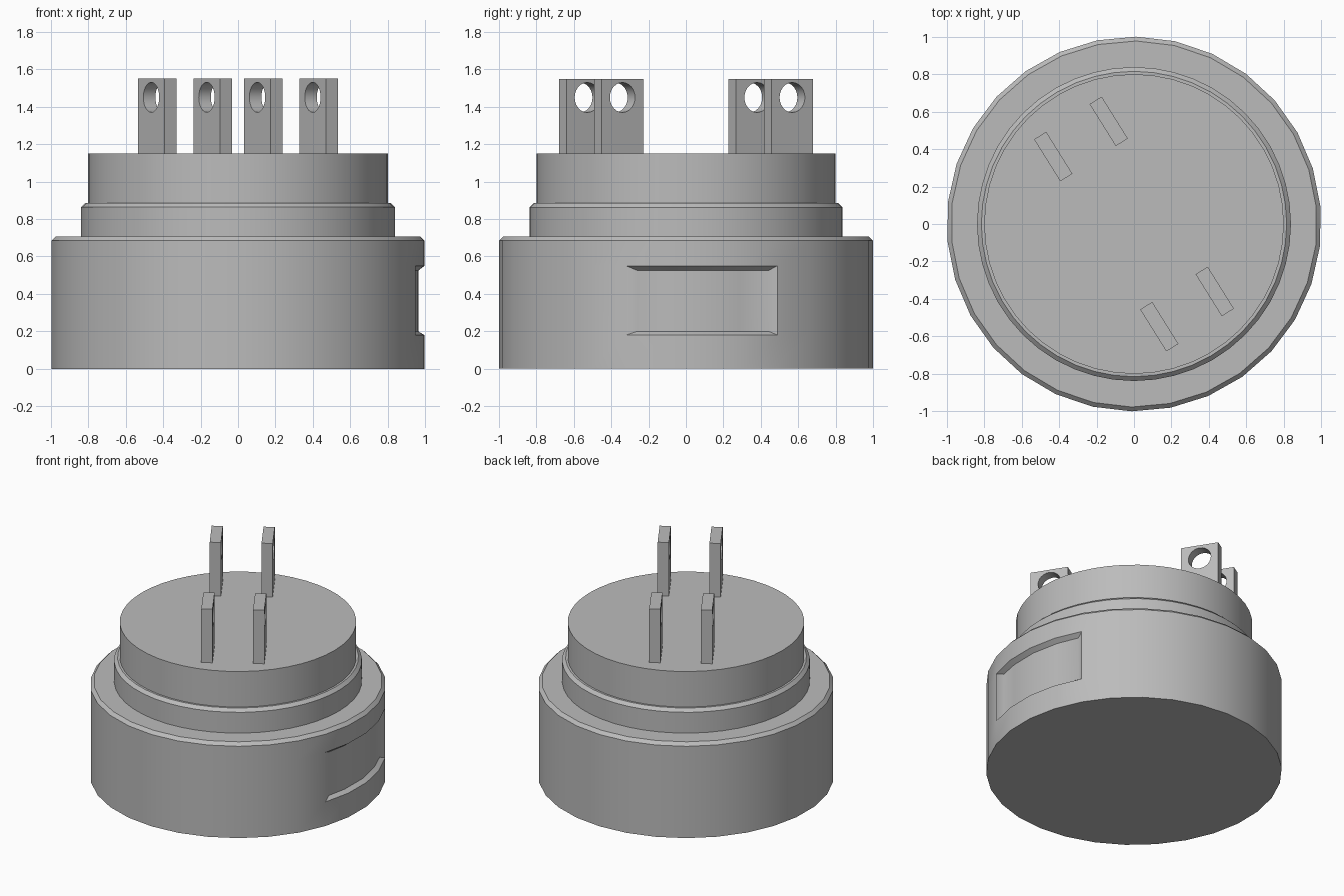
import bpy, bmesh
from math import sin, cos, pi, radians, atan2

if "Cube" in bpy.data.objects:
    bpy.data.objects.remove(bpy.data.objects["Cube"], do_unlink=True)

grey = bpy.data.materials.new("plain grey")
grey.use_nodes = True
grey.diffuse_color = (0.5, 0.5, 0.5, 1)
grey.node_tree.nodes["Principled BSDF"].inputs["Base Color"].default_value = (0.5, 0.5, 0.5, 1)


def lathe(profile, segments, phase=0.0):
    """Closed turned solid from (radius, height) pairs, bottom to top."""
    bm = bmesh.new()
    rings = []
    for r, z in profile:
        angles = [phase + 2 * pi * i / segments for i in range(segments)]
        rings.append([bm.verts.new((r * cos(a), r * sin(a), z)) for a in angles])
    for low, high in zip(rings, rings[1:]):
        for i in range(segments):
            j = (i + 1) % segments
            bm.faces.new((low[i], low[j], high[j], high[i]))
    bm.faces.new(rings[0][::-1])
    bm.faces.new(rings[-1])
    return bm


def finish(ob, angle):
    bpy.ops.object.select_all(action='DESELECT')
    ob.select_set(True)
    bpy.context.view_layer.objects.active = ob
    bpy.ops.object.shade_smooth_by_angle(angle=radians(angle))


def add_mesh(name, bm, angle=35):
    mesh = bpy.data.meshes.new(name)
    bm.to_mesh(mesh)
    bm.free()
    mesh.materials.append(grey)
    ob = bpy.data.objects.new(name, mesh)
    bpy.context.collection.objects.link(ob)
    finish(ob, angle)
    return ob


# Wide housing with a chamfered rim and a grip recess on its left side
start, end = radians(-18.7), radians(29.3)
low, high = 0.18, 0.55
bm = lathe([(1, 0), (1, low), (1, high), (1, 0.685), (0.977, 0.708)], 30, start)
patch = []
for f in bm.faces:
    c = f.calc_center_median()
    if low < c.z < high and start < atan2(c.y, c.x) < end:
        patch.append(f)
bmesh.ops.inset_region(bm, faces=patch, thickness=0.02)
for v in {v for f in patch for v in f.verts}:
    a = atan2(v.co.y, v.co.x)
    if a < start + 0.1:
        a = radians(-15.6)
    elif a > end - 0.1:
        a = radians(27.1)
    z = 0.2 if v.co.z < 0.36 else 0.525
    v.co = (0.967 * cos(a), 0.967 * sin(a), z)
bmesh.ops.recalc_face_normals(bm, faces=bm.faces)
add_mesh("housing", bm, 40)

# Stepped collar and upper drum
add_mesh("collar", lathe([(0.838, 0.7), (0.838, 0.863), (0.815, 0.885)], 48))
add_mesh("drum", lathe([(0.8, 0.87), (0.8, 1.15)], 48))


# Upright terminal plates, each with a round hole
def terminal(name, x, y):
    curve = bpy.data.curves.new(name, 'CURVE')
    curve.dimensions = '2D'
    curve.fill_mode = 'BOTH'
    curve.extrude = 0.038
    w = 0.132
    outline = [(-w, 1.13), (w, 1.13), (w, 1.55), (-w, 1.55)]
    hole = [(0.08 * cos(2 * pi * i / 24), 1.45 + 0.08 * sin(2 * pi * i / 24)) for i in range(24)]
    for points in (outline, hole):
        spline = curve.splines.new('POLY')
        spline.points.add(len(points) - 1)
        for p, (u, v) in zip(spline.points, points):
            p.co = (u, v, 0, 1)
        spline.use_cyclic_u = True
    curve.materials.append(grey)
    ob = bpy.data.objects.new(name, curve)
    bpy.context.collection.objects.link(ob)
    ob.location = (x, y, 0)
    ob.rotation_euler = (pi / 2, 0, radians(-58))
    bpy.ops.object.select_all(action='DESELECT')
    ob.select_set(True)
    bpy.context.view_layer.objects.active = ob
    bpy.ops.object.convert(target='MESH')
    ob = bpy.context.view_layer.objects.active
    bm = bmesh.new()
    bm.from_mesh(ob.data)
    bmesh.ops.remove_doubles(bm, verts=bm.verts, dist=0.0005)
    bmesh.ops.recalc_face_normals(bm, faces=bm.faces)
    bm.to_mesh(ob.data)
    bm.free()
    finish(ob, 35)


for side, sign in (("front", 1), ("back", -1)):
    terminal(side + "_terminal_inner", 0.135 * sign, -0.548 * sign)
    terminal(side + "_terminal_outer", 0.431 * sign, -0.36 * sign)
